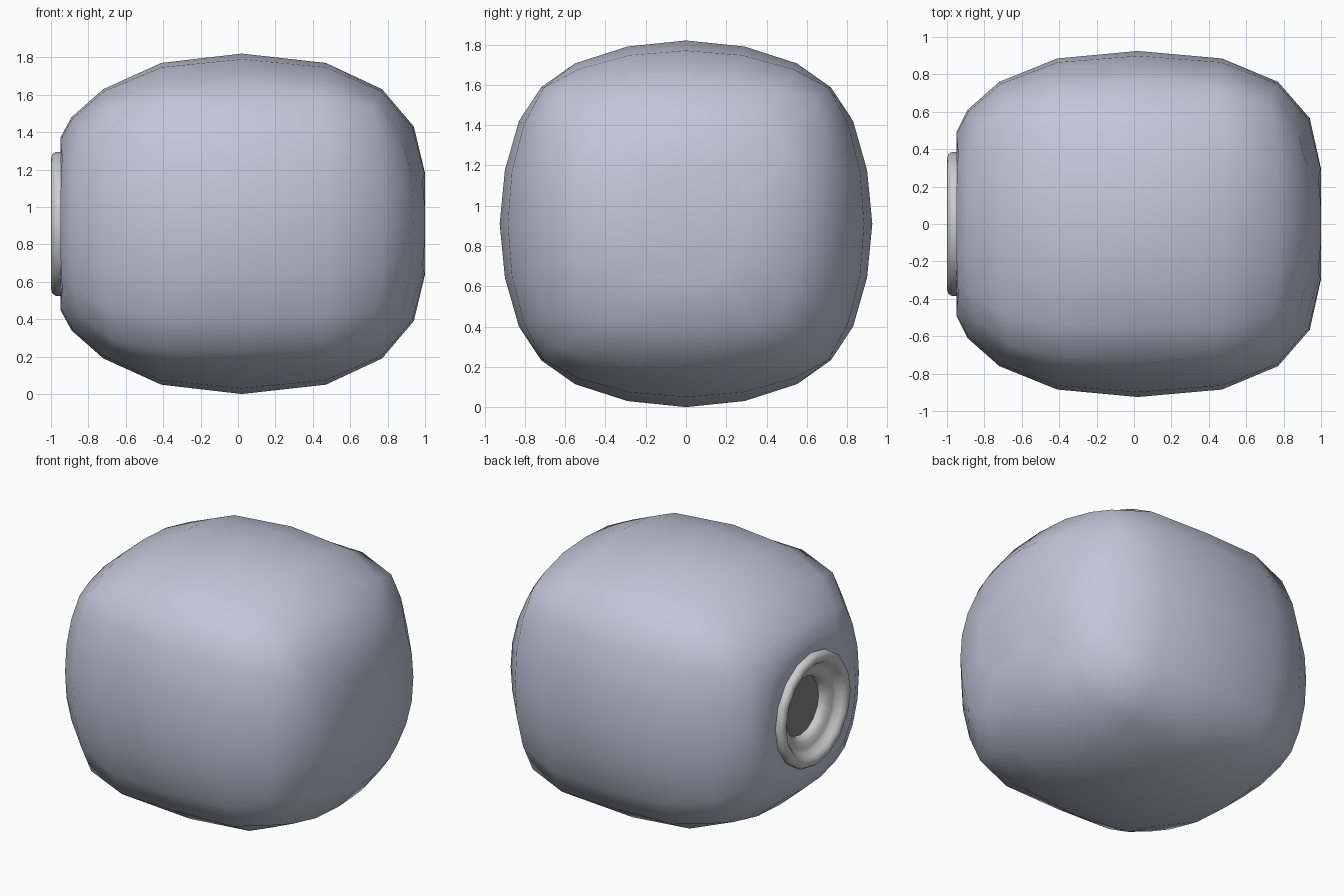
import bpy, bmesh, math

if "Cube" in bpy.data.objects:
    bpy.data.objects.remove(bpy.data.objects["Cube"])

CZ = 0.91  # height of the body's centre line


def material(name, rgb):
    m = bpy.data.materials.new(name)
    m.diffuse_color = (*rgb, 1)
    m.use_nodes = True
    m.node_tree.nodes["Principled BSDF"].inputs["Base Color"].default_value = m.diffuse_color
    return m


def loft(name, rings, mat, cap_start=False, cap_end=False):
    """Skin a list of equal-length point loops and shade smooth."""
    bm = bmesh.new()
    loops = [[bm.verts.new(p) for p in ring] for ring in rings]
    n = len(loops[0])
    for a, b in zip(loops, loops[1:]):
        for i in range(n):
            j = (i + 1) % n
            bm.faces.new((a[i], a[j], b[j], b[i]))
    if cap_start:
        bm.faces.new(loops[0][::-1])
    if cap_end:
        bm.faces.new(loops[-1])
    bmesh.ops.recalc_face_normals(bm, faces=bm.faces)
    for f in bm.faces:
        f.smooth = True
    me = bpy.data.meshes.new(name)
    bm.to_mesh(me)
    bm.free()
    ob = bpy.data.objects.new(name, me)
    bpy.context.collection.objects.link(ob)
    me.materials.append(mat)
    return ob


# Rounded-square section: one quadrant, soft and square variants (y, z)
soft = [(1, 0), (.972, .293), (.897, .56), (.778, .744), (.595, .875), (.314, .967), (0, 1)]
square = [(1, 0), (.985, .315), (.93, .61), (.84, .86), (.62, .925), (.32, .985), (0, 1)]
weight = [0, .1, .45, 1, .45, .1, 0]  # how far each point follows the corner pull


def body_ring(x, sy, sz, squareness=0, pull=0, roundness=0):
    quad = []
    for (y0, z0), (y1, z1), w in zip(soft, square, weight):
        y = y0 + (y1 - y0) * squareness
        z = z0 + (z1 - z0) * squareness
        f = 1 + roundness * (1 / math.hypot(y, z) - 1)
        quad.append((x - math.copysign(pull * w, x), y * sy * f, z * sz * f))
    half = quad + [(a, -y, z) for a, y, z in quad[-2::-1]]
    full = half + [(a, y, -z) for a, y, z in half[-2:0:-1]]
    return [(a, y, CZ + z) for a, y, z in full]


# Body: rounded block with an opening in its left end
body = [
    body_ring(-.94, .33, .33, roundness=1),
    body_ring(-.95, .37, .37, roundness=1),
    body_ring(-.95, .49, .46, .5, .01, .2),
    body_ring(-.89, .61, .57, 1, .04),
    body_ring(-.72, .76, .72, 1, .05),
    body_ring(-.41, .885, .86, .35, .02),
    body_ring(.02, .925, .91),
    body_ring(.47, .885, .86, .35, .02),
    body_ring(.77, .76, .72, 1, .05),
    body_ring(.94, .565, .52, 1, .06),
    body_ring(1.0, .295, .27, 1, .015),
]
loft("body", body, material("lavender", (.55, .56, .69)), cap_end=True)


def circle(x, r, n=16):
    return [(x, r * math.cos(2 * math.pi * i / n), CZ + r * math.sin(2 * math.pi * i / n))
            for i in range(n)]


# Socket: rolled lip stepping down into a funnel
profile = [(-.86, .20), (-.90, .205), (-.925, .23), (-.935, .265), (-.945, .295),
           (-.975, .31), (-.995, .33), (-1.0, .35), (-.993, .372),
           (-.975, .385), (-.94, .385)]
ring = loft("socket_ring", [circle(x, r) for x, r in profile],
            material("pale_grey", (.62, .62, .61)))
# The lip crest must face outward (-x)
if min(ring.data.polygons, key=lambda p: p.center.x).normal.x > 0:
    ring.data.flip_normals()

# Dark floor at the bottom of the socket
floor = loft("socket_floor", [circle(-.87, .203), circle(-.86, .205)],
             material("dark_grey", (.23, .23, .23)), cap_start=True, cap_end=True)
bpy.context.view_layer.objects.active = floor
floor.select_set(True)
bpy.ops.object.shade_smooth_by_angle(angle=math.radians(40))
